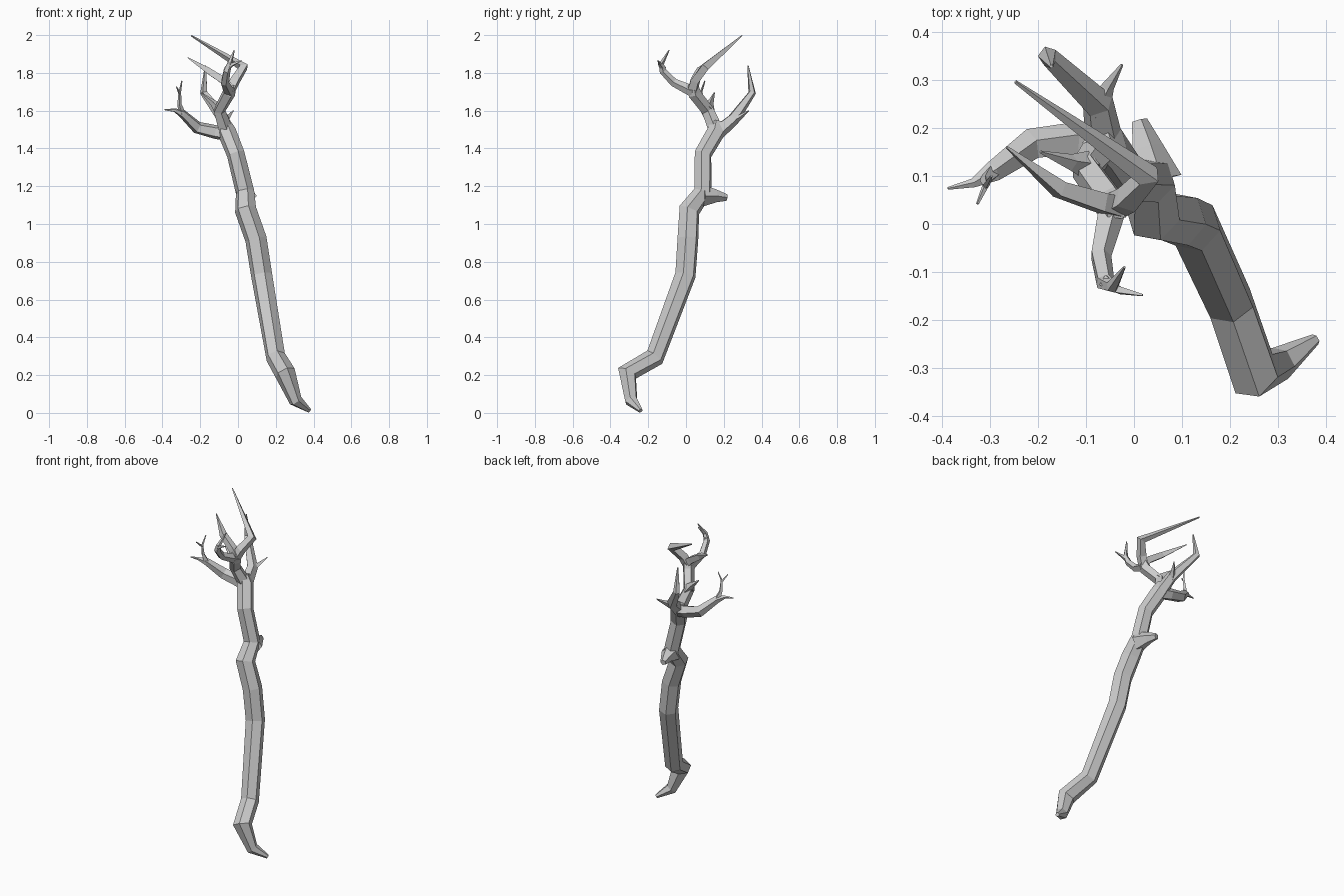
import bpy, bmesh, math
from mathutils import Vector


def limb(name, pts, sides=5, spin=0.0):
    """Faceted tapering tube through (x, y, z, radius) points."""
    pos = [Vector(p[:3]) for p in pts]
    bm = bmesh.new()
    rings = []
    n = len(pos)
    ref = None
    for i, p in enumerate(pts):
        a = (pos[i] - pos[max(i - 1, 0)]).normalized()
        b = (pos[min(i + 1, n - 1)] - pos[i]).normalized()
        t = (a + b).normalized()
        # carry the ring direction along the path so the facets do not twist
        if ref is None:
            ref = Vector((1, 0, 0)) if abs(t.x) < 0.8 else Vector((0, 1, 0))
        ref = (ref - t * ref.dot(t)).normalized()
        side = t.cross(ref)
        ring = []
        for k in range(sides):
            ang = spin + 2 * math.pi * k / sides
            ring.append(bm.verts.new(pos[i] + p[3] * (math.cos(ang) * ref + math.sin(ang) * side)))
        rings.append(ring)
    for r0, r1 in zip(rings, rings[1:]):
        for k in range(sides):
            j = (k + 1) % sides
            bm.faces.new((r0[k], r0[j], r1[j], r1[k]))
    bm.faces.new(rings[0][::-1])
    bm.faces.new(rings[-1])
    bmesh.ops.recalc_face_normals(bm, faces=bm.faces)
    me = bpy.data.meshes.new(name)
    bm.to_mesh(me)
    bm.free()
    ob = bpy.data.objects.new(name, me)
    bpy.context.collection.objects.link(ob)
    return ob


# main shaft with hooked foot
limb("shaft", [
    (0.378, -0.24, 0.012, 0.012), (0.305, -0.29, 0.065, 0.036), (0.25, -0.312, 0.21, 0.056),
    (0.20, -0.165, 0.295, 0.053), (0.125, -0.003, 0.73, 0.057), (0.095, 0.01, 0.92, 0.058),
    (0.04, 0.018, 1.075, 0.058), (0.037, 0.09, 1.17, 0.05), (-0.012, 0.09, 1.37, 0.048),
    (-0.06, 0.16, 1.49, 0.05), (-0.075, 0.165, 1.54, 0.034)], 6, 0.3)
# broken knot on the back
limb("knot", [(0.04, 0.09, 1.15, 0.06), (0.025, 0.16, 1.148, 0.035), (0.01, 0.215, 1.14, 0.018)])

# crown stem and its small thorn
limb("crown_stem", [(-0.06, 0.165, 1.48, 0.042), (-0.10, 0.115, 1.60, 0.034),
                    (-0.05, 0.045, 1.69, 0.036), (-0.035, 0.035, 1.74, 0.028)])
limb("stem_thorn", [(-0.095, 0.12, 1.60, 0.033), (-0.13, 0.128, 1.64, 0.018), (-0.195, 0.15, 1.695, 0.003)], 4)

# crown prongs
limb("long_prong", [(-0.045, 0.035, 1.70, 0.03), (-0.015, 0.05, 1.76, 0.03),
                    (0.03, 0.10, 1.83, 0.028), (-0.247, 0.296, 1.997, 0.004)], 4, 0.6)
limb("short_prong", [(-0.03, 0.035, 1.71, 0.03), (-0.07, 0.045, 1.755, 0.027),
                     (-0.155, 0.072, 1.81, 0.022), (-0.265, 0.16, 1.88, 0.003)], 4, 0.6)
limb("front_prong", [(-0.045, 0.04, 1.70, 0.032), (-0.07, -0.065, 1.75, 0.023),
                     (-0.06, -0.122, 1.81, 0.02), (-0.045, -0.13, 1.85, 0.014),
                     (-0.02, -0.09, 1.92, 0.003)])
limb("front_prong_twig", [(-0.06, -0.12, 1.82, 0.017), (-0.03, -0.138, 1.845, 0.01),
                          (0.018, -0.148, 1.865, 0.003)], 4)

# rear branch with a thorn
limb("rear_branch", [(-0.06, 0.16, 1.48, 0.042), (-0.075, 0.25, 1.555, 0.034),
                     (-0.18, 0.35, 1.695, 0.021), (-0.172, 0.328, 1.838, 0.004)], 5, 0.4)
limb("rear_thorn", [(-0.08, 0.235, 1.54, 0.032), (-0.055, 0.285, 1.565, 0.014), (-0.025, 0.332, 1.60, 0.003)], 4)

# left branch ending in two forked twigs
limb("left_branch", [(-0.06, 0.165, 1.48, 0.042), (-0.12, 0.175, 1.487, 0.038),
                     (-0.215, 0.165, 1.51, 0.034), (-0.295, 0.108, 1.585, 0.023),
                     (-0.335, 0.085, 1.602, 0.01), (-0.388, 0.074, 1.605, 0.003)])
limb("left_twig", [(-0.295, 0.108, 1.58, 0.02), (-0.31, 0.09, 1.635, 0.011),
                   (-0.308, 0.08, 1.70, 0.007), (-0.297, 0.10, 1.758, 0.003)], 4)
limb("left_twig_tip", [(-0.309, 0.08, 1.69, 0.007), (-0.326, 0.042, 1.728, 0.003)], 4)
